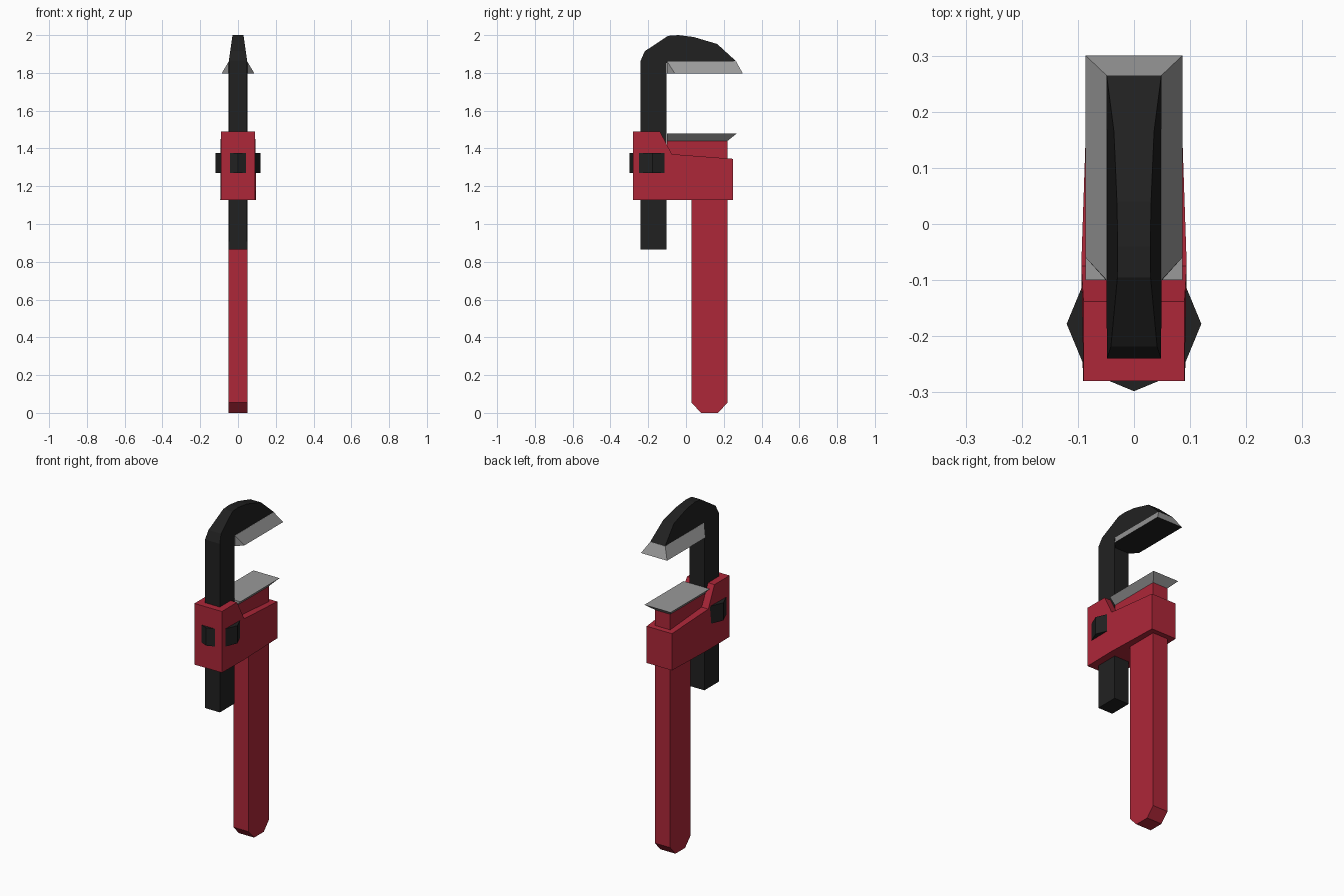
import bpy, bmesh
from math import cos, sin, pi

if "Cube" in bpy.data.objects:
    bpy.data.objects.remove(bpy.data.objects["Cube"])


def material(name, rgb):
    m = bpy.data.materials.new(name)
    m.diffuse_color = (*rgb, 1)
    m.use_nodes = True
    m.node_tree.nodes["Principled BSDF"].inputs["Base Color"].default_value = m.diffuse_color
    return m


RED = material("red_paint", (0.42, 0.02, 0.04))
BLACK = material("black_steel", (0.015, 0.015, 0.015))
GREY = material("grey_steel", (0.32, 0.32, 0.32))


def finish(name, bm, *mats):
    bmesh.ops.recalc_face_normals(bm, faces=bm.faces)
    me = bpy.data.meshes.new(name)
    bm.to_mesh(me)
    bm.free()
    for m in mats:
        me.materials.append(m)
    ob = bpy.data.objects.new(name, me)
    bpy.context.collection.objects.link(ob)
    return ob


def side_profile(name, pts, mat):
    """Mirror a (y, z, half width) outline to both sides of x = 0 and bridge it."""
    bm = bmesh.new()
    left = [bm.verts.new((-w, y, z)) for y, z, w in pts]
    right = [bm.verts.new((w, y, z)) for y, z, w in pts]
    bm.faces.new(left)
    bm.faces.new(right)
    n = len(pts)
    for i in range(n):
        j = (i + 1) % n
        bm.faces.new((left[i], left[j], right[j], right[i]))
    return finish(name, bm, mat)


def loft(name, low, high, *mats):
    """Join two equal-length rings of points; the low cap uses the last material."""
    bm = bmesh.new()
    a = [bm.verts.new(p) for p in low]
    b = [bm.verts.new(p) for p in high]
    bm.faces.new(a).material_index = len(mats) - 1
    bm.faces.new(b)
    for i in range(len(a)):
        j = (i + 1) % len(a)
        bm.faces.new((a[i], a[j], b[j], b[i]))
    return finish(name, bm, *mats)


def rect(w, y0, y1, z):
    return [(-w, y0, z), (w, y0, z), (w, y1, z), (-w, y1, z)]


# Handle with chamfered foot
side_profile("handle", [(y, z, 0.05) for y, z in (
    (0.08, 0), (0.17, 0), (0.22, 0.055), (0.22, 1.14), (0.028, 1.14), (0.028, 0.055))], RED)

# Housing that carries the sliding hook, slightly narrower at the back
side_profile("housing", [
    (-0.28, 1.127, 0.091), (-0.075, 1.127, 0.094), (0.25, 1.127, 0.083), (0.25, 1.345, 0.083),
    (-0.075, 1.37, 0.094), (-0.138, 1.49, 0.09), (-0.28, 1.49, 0.09)], RED)

# Hook: straight shank and curved arm, thinning towards the top
outline = [(-0.24, 0.865), (-0.24, 1.865), (-0.218, 1.915), (-0.095, 1.996), (-0.04, 2.0),
           (0.04, 1.99), (0.165, 1.953), (0.265, 1.862), (-0.103, 1.852), (-0.103, 0.865)]
side_profile("hook", [(y, z, 0.049 - 0.02 * max(0, z - 1.86) / 0.14) for y, z in outline], BLACK)

# Upper jaw: flared wedge with cut rear corners and a dark gripping face
low = [(-0.05, -0.1, 1.798), (0.05, -0.1, 1.798), (0.086, -0.06, 1.798),
       (0.086, 0.3, 1.798), (-0.086, 0.3, 1.798), (-0.086, -0.06, 1.798)]
bm = bmesh.new()
v = [bm.verts.new(p) for p in low]
t = [bm.verts.new(p) for p in rect(0.049, -0.1, 0.265, 1.861)]
bm.faces.new(v).material_index = 1
for f in ((t[0], t[1], t[2], t[3]), (v[0], v[1], t[1], t[0]), (v[1], v[2], t[1]),
          (v[2], v[3], t[2], t[1]), (v[3], v[4], t[3], t[2]), (v[4], v[5], t[0], t[3]),
          (v[5], v[0], t[0])):
    bm.faces.new(f)
finish("upper_jaw", bm, GREY, BLACK)

# Lower jaw: red neck and flared grey plate
loft("lower_jaw_neck", rect(0.05, -0.1, 0.22, 1.3), rect(0.05, -0.1, 0.22, 1.44), RED)
loft("lower_jaw_plate", rect(0.05, -0.1, 0.22, 1.44), rect(0.086, -0.1, 0.267, 1.478), GREY)

# Eight-sided adjusting nut showing through the housing windows
ring = [(0.12 * cos(i * pi / 4), -0.178 + 0.12 * sin(i * pi / 4)) for i in range(8)]
loft("adjusting_nut", [(x, y, 1.27) for x, y in ring], [(x, y, 1.375) for x, y in ring], BLACK)
